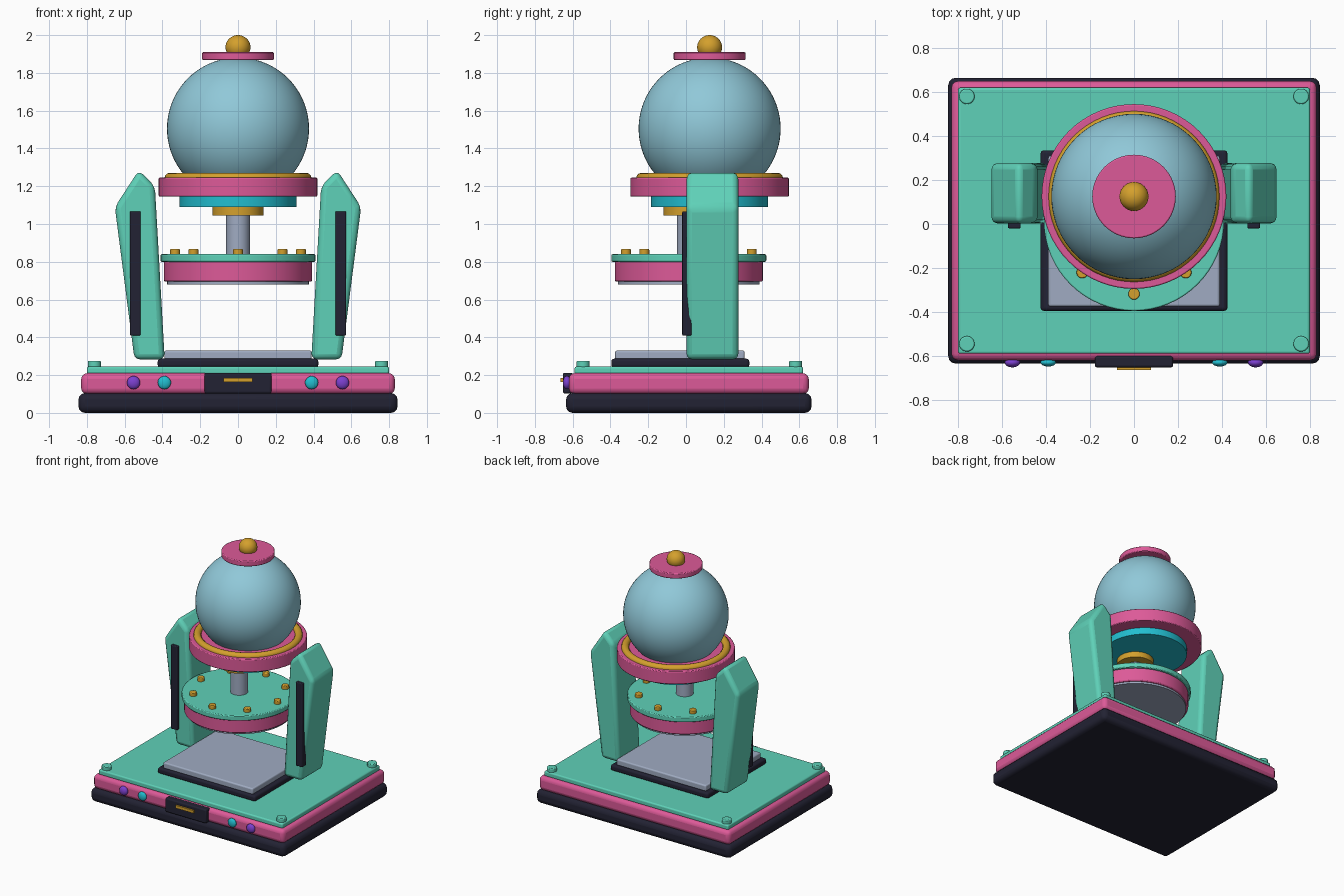
import bpy, bmesh, math
from mathutils import Matrix

if "Cube" in bpy.data.objects:
    bpy.data.objects.remove(bpy.data.objects["Cube"])

CY = 0.015   # centre line of base and lower pedestal
GY = 0.125   # centre line of the globe, set further back


def material(name, rgb):
    m = bpy.data.materials.new(name)
    m.diffuse_color = (*rgb, 1)
    m.use_nodes = True
    m.node_tree.nodes["Principled BSDF"].inputs["Base Color"].default_value = m.diffuse_color
    return m


TEAL = material("teal", (0.114, 0.638, 0.479))
PINK = material("pink", (0.72, 0.102, 0.314))
DARK = material("dark navy", (0.016, 0.016, 0.033))
GREY = material("steel grey", (0.35, 0.41, 0.54))
BLUE = material("pale blue", (0.28, 0.58, 0.69))
GOLD = material("gold", (0.658, 0.352, 0.026))
CYAN = material("cyan", (0.016, 0.515, 0.631))
PURPLE = material("purple", (0.202, 0.051, 0.631))


def finish(name, bm, mat, bevel=0, segments=3):
    bmesh.ops.recalc_face_normals(bm, faces=bm.faces)
    me = bpy.data.meshes.new(name)
    bm.to_mesh(me)
    bm.free()
    me.materials.append(mat)
    ob = bpy.data.objects.new(name, me)
    bpy.context.collection.objects.link(ob)
    if bevel:
        mod = ob.modifiers.new("bevel", "BEVEL")
        mod.width, mod.segments = bevel, segments
        mod.limit_method, mod.angle_limit = "ANGLE", math.radians(30)
    bpy.ops.object.select_all(action="DESELECT")
    bpy.context.view_layer.objects.active = ob
    ob.select_set(True)
    bpy.ops.object.shade_smooth_by_angle(angle=math.radians(35))
    return ob


def box(name, x, y, z, mat, bevel=0):
    """Box from (min, max) pairs."""
    bm = bmesh.new()
    size = [b - a for a, b in (x, y, z)]
    mid = [(a + b) / 2 for a, b in (x, y, z)]
    bmesh.ops.create_cube(bm, size=1, matrix=Matrix.Translation(mid) @ Matrix.Diagonal((*size, 1)))
    return finish(name, bm, mat, bevel)


def disc(name, x, y, z0, z1, r, mat, bevel=0, sides=64):
    bm = bmesh.new()
    bmesh.ops.create_cone(bm, cap_ends=True, segments=sides, radius1=r, radius2=r,
                          depth=z1 - z0, matrix=Matrix.Translation((x, y, (z0 + z1) / 2)))
    return finish(name, bm, mat, bevel, 2)


def ball(name, loc, radii, mat, u=48, v=32):
    bm = bmesh.new()
    bmesh.ops.create_uvsphere(bm, u_segments=u, v_segments=v, radius=1,
                              matrix=Matrix.Translation(loc) @ Matrix.Diagonal((*radii, 1)))
    return finish(name, bm, mat)


# Layered base
box("base_foot", (-.845, .845), (-.635, .665), (0, .105), DARK, .035)
box("base_body", (-.83, .83), (-.62, .65), (.1, .21), PINK, .03)
box("base_deck", (-.80, .80), (-.59, .62), (.205, .245), TEAL, .01)
box("centre_mat", (-.425, .425), (-.395, .335), (.24, .287), DARK, .015)
box("centre_plate", (-.39, .39), (-.375, .31), (.28, .33), GREY, .01)
for sx in (-1, 1):
    for y in (-.545, .58):
        disc("deck_screw", sx * .76, y, .24, .275, .035, TEAL, .006, 32)

# Front panel with gold bar and round buttons
box("front_panel", (-.178, .178), (-.652, -.6), (.103, .212), DARK, .01)
box("panel_bar", (-.077, .077), (-.665, -.65), (.164, .186), GOLD)
for sx in (-1, 1):
    ball("outer_button", (sx * .553, -.63, .16), (.035, .022, .035), PURPLE, 24, 16)
    ball("inner_button", (sx * .39, -.63, .16), (.035, .018, .035), CYAN, 24, 16)

# Side arms: profile in xz extruded along y, with a dark rail on the front
ARM = [(.388, .283), (.548, .283), (.652, 1.09), (.525, 1.285), (.44, 1.2)]
for sx in (-1, 1):
    bm = bmesh.new()
    face = bm.faces.new([bm.verts.new((sx * x, .003, z)) for x, z in ARM])
    ext = bmesh.ops.extrude_face_region(bm, geom=[face])["geom"]
    bmesh.ops.translate(bm, vec=(0, .274, 0), verts=[v for v in ext if isinstance(v, bmesh.types.BMVert)])
    finish("side_arm", bm, TEAL, .03)
    box("arm_rail", sorted((sx * .515, sx * .573)), (-.02, .03), (.41, 1.067), DARK, .006)

# Lower pedestal disc with bolts
disc("pedestal_underside", 0, CY, .68, .71, .375, GREY)
disc("pedestal_body", 0, CY, .695, .805, .392, PINK, .008)
disc("pedestal_top", 0, CY, .80, .84, .41, TEAL, .006)
for i in range(8):
    a = i * math.pi / 4
    disc("pedestal_bolt", .333 * math.cos(a), CY + .333 * math.sin(a), .835, .868, .026, GOLD, .005, 24)

# Shaft and globe cradle
disc("shaft", 0, CY, .83, 1.06, .063, GREY)
disc("shaft_collar", 0, CY, 1.045, 1.10, .135, GOLD)
disc("cradle_underside", 0, GY, 1.09, 1.155, .31, CYAN)
disc("cradle_ring", 0, GY, 1.145, 1.245, .42, PINK, .006)

# Gold trim ring: circle section spun around the globe axis
bm = bmesh.new()
N, M = 64, 12
rings = []
for i in range(N):
    a = math.tau * i / N
    rings.append([])
    for j in range(M):
        b = math.tau * j / M
        r = .361 + .028 * math.cos(b)
        rings[i].append(bm.verts.new((r * math.cos(a), GY + r * math.sin(a), 1.243 + .028 * math.sin(b))))
for i in range(N):
    p, q = rings[i], rings[(i + 1) % N]
    for j in range(M):
        k = (j + 1) % M
        bm.faces.new((p[j], q[j], q[k], p[k]))
finish("trim_ring", bm, GOLD)

# Globe, cap and finial
ball("globe", (0, GY, 1.505), (.376, .376, .376), BLUE, 64, 40)
disc("globe_cap", 0, GY, 1.868, 1.91, .19, PINK, .006)
ball("finial", (0, GY, 1.936), (.066, .066, .064), GOLD, 32, 20)
